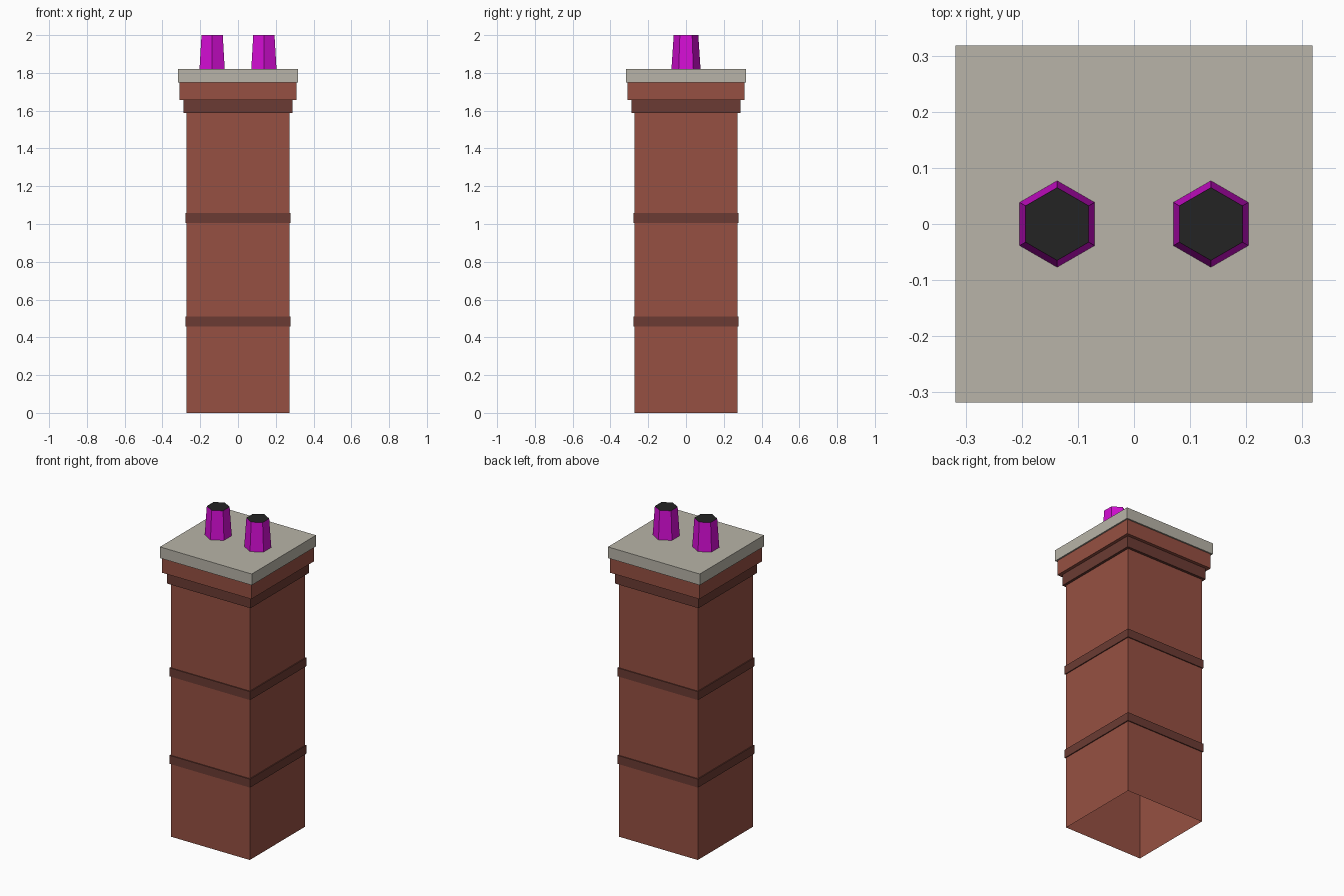
import bpy, bmesh
from math import cos, sin, pi, sqrt

if "Cube" in bpy.data.objects:
    bpy.data.objects.remove(bpy.data.objects["Cube"])


def material(name, rgb):
    """Flat colour from 0-255 sRGB values."""
    lin = [((c / 255 + 0.055) / 1.055) ** 2.4 for c in rgb]
    m = bpy.data.materials.new(name)
    m.diffuse_color = (*lin, 1.0)
    m.use_nodes = True
    m.node_tree.nodes["Principled BSDF"].inputs["Base Color"].default_value = m.diffuse_color
    return m


BRICK = material("red brick", (150, 80, 66))
DARK_BRICK = material("dark brick", (107, 59, 51))
STONE = material("grey stone", (184, 180, 168))
MAGENTA = material("magenta pot", (212, 14, 212))
SOOT = material("black soot", (35, 35, 35))


def loft(name, sides, start, rings, mat, x=0.0, bottom=False, top=None):
    """Stack of regular polygons given as (radius, z), with optional end faces."""
    bm = bmesh.new()
    loops = []
    for r, z in rings:
        angles = [start + 2 * pi * i / sides for i in range(sides)]
        loops.append([bm.verts.new((r * cos(a), r * sin(a), z)) for a in angles])
    for lo, hi in zip(loops, loops[1:]):
        for i in range(sides):
            j = (i + 1) % sides
            bm.faces.new((lo[i], lo[j], hi[j], hi[i]))
    if bottom:
        bm.faces.new(loops[0][::-1])
    if top:
        bm.faces.new(loops[-1]).material_index = 1
    mesh = bpy.data.meshes.new(name)
    bm.to_mesh(mesh)
    bm.free()
    mesh.materials.append(mat)
    if top:
        mesh.materials.append(top)
    ob = bpy.data.objects.new(name, mesh)
    ob.location.x = x
    bpy.context.collection.objects.link(ob)
    return ob


def square(name, rings, mat, **ends):
    """Square loft, rings given as (half width, z)."""
    return loft(name, 4, pi / 4, [(h * sqrt(2), z) for h, z in rings], mat, **ends)


SHAFT = 0.273

# Hollow shaft, open at the bottom
square("shaft", [(SHAFT, 0), (SHAFT, 1.75)], BRICK)

# Thin dark bands wrapped round the shaft
for name, z in (("lower_band", 0.457), ("upper_band", 1.005)):
    square(name, [(SHAFT, z), (0.279, z), (0.279, z + 0.053), (SHAFT, z + 0.053)], DARK_BRICK)

# Stepped courses under the cap
square("lower_corbel", [(SHAFT, 1.587), (0.289, 1.587), (0.289, 1.657)], DARK_BRICK)
square("upper_corbel", [(SHAFT, 1.657), (0.309, 1.657), (0.309, 1.75)], BRICK)

# Stone cap slab
square("cap_slab", [(0.318, 1.75), (0.318, 1.82)], STONE, bottom=True, top=STONE)

# Two six-sided tapered pots with sooty openings
for name, x in (("left_pot", -0.137), ("right_pot", 0.137)):
    loft(name, 6, pi / 2, [(0.077, 1.82), (0.065, 2.0)], MAGENTA, x=x, top=SOOT)
